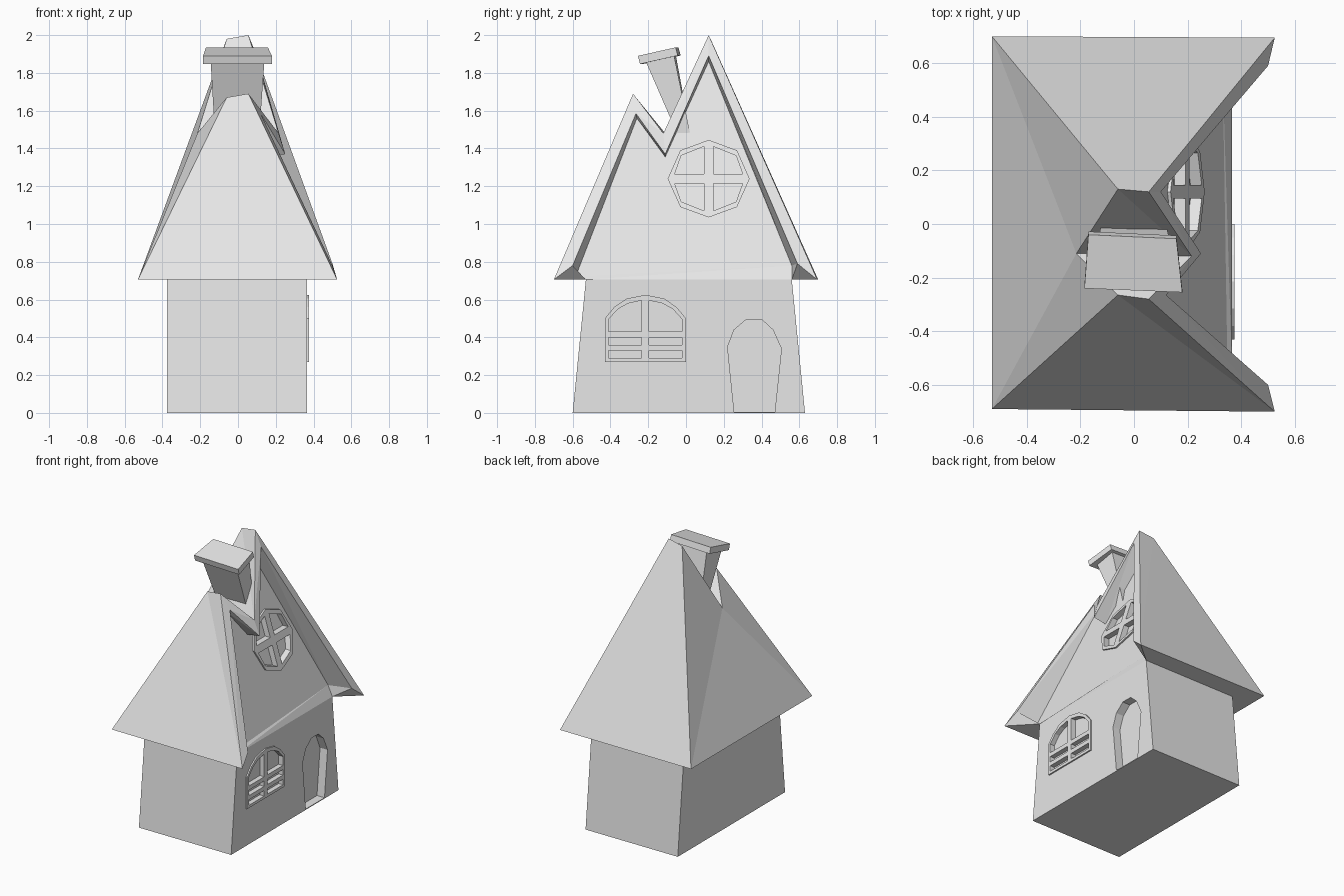
import bpy
import bmesh

cube = bpy.data.objects.get("Cube")
if cube:
    bpy.data.objects.remove(cube, do_unlink=True)

# One plain colour for the whole house
grey = bpy.data.materials.new("plain_grey")
grey.use_nodes = True
grey.diffuse_color = (0.8, 0.8, 0.8, 1)
grey.node_tree.nodes["Principled BSDF"].inputs["Base Color"].default_value = (0.8, 0.8, 0.8, 1)


def finish(name, bm):
    bmesh.ops.recalc_face_normals(bm, faces=bm.faces)
    mesh = bpy.data.meshes.new(name)
    bm.to_mesh(mesh)
    bm.free()
    mesh.materials.append(grey)
    ob = bpy.data.objects.new(name, mesh)
    bpy.context.scene.collection.objects.link(ob)
    return ob


def add_loft(bm, a, b):
    """Close two matching outlines into a solid."""
    va = [bm.verts.new(p) for p in a]
    vb = [bm.verts.new(p) for p in b]
    bm.faces.new(va)
    bm.faces.new(vb)
    for i in range(len(va)):
        j = (i + 1) % len(va)
        bm.faces.new((va[i], va[j], vb[j], vb[i]))


def loft(name, a, b):
    bm = bmesh.new()
    add_loft(bm, a, b)
    return finish(name, bm)


def prisms(name, outlines, surface, back, front):
    """Solids that follow a wall, from y-z outlines."""
    bm = bmesh.new()
    for pts in outlines:
        add_loft(bm, [(surface(z) + back, y, z) for y, z in pts],
                 [(surface(z) + front, y, z) for y, z in pts])
    return finish(name, bm)


def cut(targets, cutter):
    for ob in targets:
        mod = ob.modifiers.new("recess", "BOOLEAN")
        mod.operation = "DIFFERENCE"
        mod.solver = "EXACT"
        mod.object = cutter
        bpy.context.view_layer.objects.active = ob
        bpy.ops.object.modifier_apply(modifier=mod.name)
    bpy.data.objects.remove(cutter, do_unlink=True)


def rect(y0, y1, z0, z1):
    return [(y0, z0), (y1, z0), (y1, z1), (y0, z1)]


WALL, EAVE = 0.365, 0.705


def house_wall(z):
    return WALL


def gable_wall(z):
    return 0.34 - 0.31 * (z - 0.75)


# Walls, narrowing toward the eaves
walls = loft("walls",
             [(x, y, 0) for x, y in rect(-0.375, WALL, -0.6, 0.63)],
             [(x, y, EAVE) for x, y in rect(-0.375, WALL, -0.53, 0.56)])

# Roof: closed side, open side edge, rim and recessed gable run eave-peak-valley-peak-eave
bm = bmesh.new()


def row(points):
    return [bm.verts.new(p) for p in points]


closed = row([(-0.53, -0.69, EAVE), (-0.06, -0.265, 1.67), (-0.215, -0.11, 1.48),
              (-0.06, 0.13, 1.98), (-0.53, 0.7, EAVE)])
edge = row([(0.525, -0.7, EAVE), (0.055, -0.28, 1.69), (0.215, -0.12, 1.48),
            (0.055, 0.12, 2.0), (0.525, 0.695, EAVE)])
rim = row([(0.5, -0.6, 0.78), (0.12, -0.265, 1.585), (0.25, -0.11, 1.37),
           (0.1, 0.12, 1.89), (0.5, 0.59, 0.79)])
gable = row([(gable_wall(z), y, z) for y, z in
             [(-0.585, 0.72), (-0.26, 1.56), (-0.11, 1.355), (0.12, 1.86), (0.56, 0.78)]])
base = row([(WALL, -0.53, EAVE), (WALL, 0.56, EAVE)])

for first, second in ((closed, edge), (edge, rim), (rim, gable)):
    for i in range(4):
        bm.faces.new((first[i], first[i + 1], second[i + 1], second[i]))
for side in (closed, gable):
    for i, j, k in ((0, 1, 2), (0, 2, 4), (2, 3, 4)):
        bm.faces.new((side[i], side[j], side[k]))
for i, b in ((0, base[0]), (4, base[1])):
    bm.faces.new((edge[i], rim[i], b))
    bm.faces.new((rim[i], gable[i], b))
bm.faces.new((base[0], base[1], gable[4], gable[0]))
bm.faces.new((closed[0], edge[0], base[0], base[1], edge[4], closed[4]))
bmesh.ops.triangulate(bm, faces=[f for f in bm.faces if len(f.verts) == 4])
roof = finish("roof", bm)

# Eight-sided gable window with four recessed panes
CY, CZ = 0.12, 1.24
octagon = [(0.217, 0), (0.15, 0.15), (0, 0.205), (-0.15, 0.15),
           (-0.217, 0), (-0.15, -0.15), (0, -0.205), (0.15, -0.15)]
gable_frame = prisms("gable_window_frame", [[(CY + y, CZ + z) for y, z in octagon]],
                     gable_wall, -0.005, 0.012)
quarter = [(0.025, 0.025), (0.18, 0.025), (0.145, 0.122), (0.025, 0.17)]
panes = [[(CY + sy * y, CZ + sz * z) for y, z in quarter] for sy in (1, -1) for sz in (1, -1)]
cut([roof, gable_frame], prisms("pane_cutter", panes, gable_wall, -0.03, 0.05))

# Arched lower window with six recessed panes
MID = -0.215
half_arch = [(0.215, 0.27), (0.215, 0.5), (0.165, 0.56), (0.1, 0.605)]
arch = ([(MID + y, z) for y, z in half_arch] + [(MID, 0.625)]
        + [(MID - y, z) for y, z in reversed(half_arch)])
arch_frame = prisms("arched_window_frame", [arch], house_wall, -0.005, 0.01)
top_pane = [(0.02, 0.43), (0.195, 0.43), (0.195, 0.495), (0.145, 0.55), (0.09, 0.58), (0.02, 0.595)]
panes = []
for s in (1, -1):
    panes.append([(MID + s * y, z) for y, z in top_pane])
    for z in (0.29, 0.36):
        panes.append(rect(MID + s * 0.02, MID + s * 0.195, z, z + 0.04))
cut([walls, arch_frame], prisms("pane_cutter", panes, house_wall, -0.025, 0.05))

# Recessed arched doorway
door = [(0.255, 0.006), (0.22, 0.35), (0.255, 0.44), (0.32, 0.495),
        (0.4, 0.495), (0.46, 0.44), (0.505, 0.34), (0.47, 0.006)]
cut([walls], prisms("door_cutter", [door], house_wall, -0.06, 0.05))

# Leaning chimney and its cap
loft("chimney_shaft",
     [(-0.145, -0.21, 1.865), (0.14, -0.215, 1.865), (0.135, -0.065, 1.9), (-0.13, -0.055, 1.9)],
     [(-0.12, -0.03, 1.44), (0.11, -0.03, 1.44), (0.11, 0.03, 1.44), (-0.12, 0.03, 1.44)])
cap_top = [(-0.185, -0.24, 1.89), (0.18, -0.255, 1.89), (0.158, -0.055, 1.935), (-0.17, -0.04, 1.935)]
loft("chimney_cap", cap_top, [(x, y + 0.012, z - 0.043) for x, y, z in cap_top])
